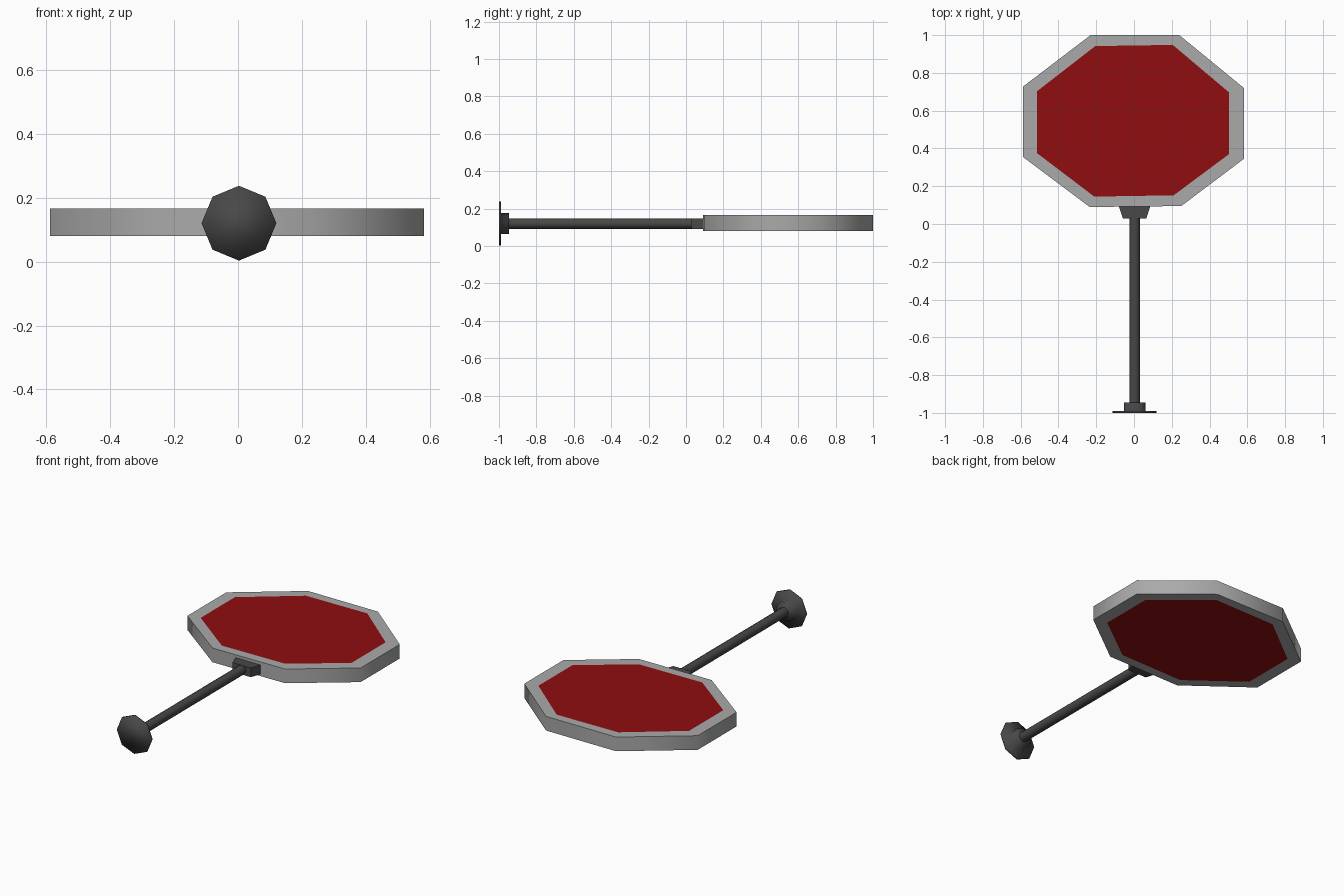
import bpy, math

if "Cube" in bpy.data.objects:
    bpy.data.objects.remove(bpy.data.objects["Cube"])

CX, CZ = 0.003, 0.12          # axis of the post
Z0, Z1 = 0.08, 0.166          # faces of the sign board
OUTER = [(-0.23, 1.0), (0.24, 1.0), (0.582, 0.72), (0.582, 0.345),
         (0.25, 0.095), (-0.235, 0.09), (-0.588, 0.355), (-0.588, 0.727)]
INNER = [(-0.205, 0.942), (0.205, 0.948), (0.503, 0.697), (0.503, 0.37),
         (0.21, 0.152), (-0.21, 0.145), (-0.513, 0.375), (-0.513, 0.703)]


def material(name, rgb):
    m = bpy.data.materials.new(name)
    m.diffuse_color = (*rgb, 1)
    m.use_nodes = True
    m.node_tree.nodes["Principled BSDF"].inputs["Base Color"].default_value = m.diffuse_color
    return m


red = material("sign_red", (0.28, 0.004, 0.005))
light = material("frame_grey", (0.4, 0.4, 0.4))
dark = material("post_grey", (0.065, 0.065, 0.065))


def make(name, verts, faces, mat, smooth=None):
    me = bpy.data.meshes.new(name)
    me.from_pydata(verts, [], faces)
    me.materials.append(mat)
    ob = bpy.data.objects.new(name, me)
    bpy.context.collection.objects.link(ob)
    bpy.ops.object.select_all(action='DESELECT')
    ob.select_set(True)
    bpy.context.view_layer.objects.active = ob
    bpy.ops.object.mode_set(mode='EDIT')
    bpy.ops.mesh.select_all(action='SELECT')
    if name != "front_panel" and name != "back_panel":
        bpy.ops.mesh.normals_make_consistent(inside=False)
    bpy.ops.object.mode_set(mode='OBJECT')
    if smooth is not None:
        bpy.ops.object.shade_smooth_by_angle(angle=math.radians(smooth))
    return ob


def loft(name, rings, mat, smooth=None, caps=True):
    """Join equal-length closed rings with quads."""
    n = len(rings[0])
    verts = [p for ring in rings for p in ring]
    faces = [(r * n + i, r * n + (i + 1) % n, (r + 1) * n + (i + 1) % n, (r + 1) * n + i)
             for r in range(len(rings) - 1) for i in range(n)]
    if caps:
        faces += [tuple(range(n)), tuple(range(len(verts) - n, len(verts)))]
    return make(name, verts, faces, mat, smooth)


def octagon(r, y):
    return [(CX + r * math.cos(i * math.pi / 4), y, CZ + r * math.sin(i * math.pi / 4))
            for i in range(8)]


def at(outline, z):
    return [(x, y, z) for x, y in outline]


def bracket_ring(w, y):
    return [(CX + sx * w, y, CZ + sz * 0.028) for sx, sz in ((-1, -1), (1, -1), (1, 1), (-1, 1))]


# Octagonal border with a flush red panel on each side
loft("sign_frame", [at(INNER, Z0), at(OUTER, Z0), at(OUTER, Z1), at(INNER, Z1)],
     light, 60, caps=False)
make("front_panel", at(INNER[::-1], Z1), [tuple(range(8))], red)
make("back_panel", at(INNER, Z0), [tuple(range(8))], red)

# Tapered bracket holding the board
loft("bracket", [bracket_ring(0.062, 0.03), bracket_ring(0.084, 0.095)], dark)

# Post
loft("post", [octagon(0.028, -0.95), octagon(0.028, 0.035)], dark, 60)

# Stepped base: thin flange and collar
loft("base", [octagon(0.117, -1.0), octagon(0.117, -0.99), octagon(0.057, -0.99),
              octagon(0.057, -0.946)], dark, 180)
